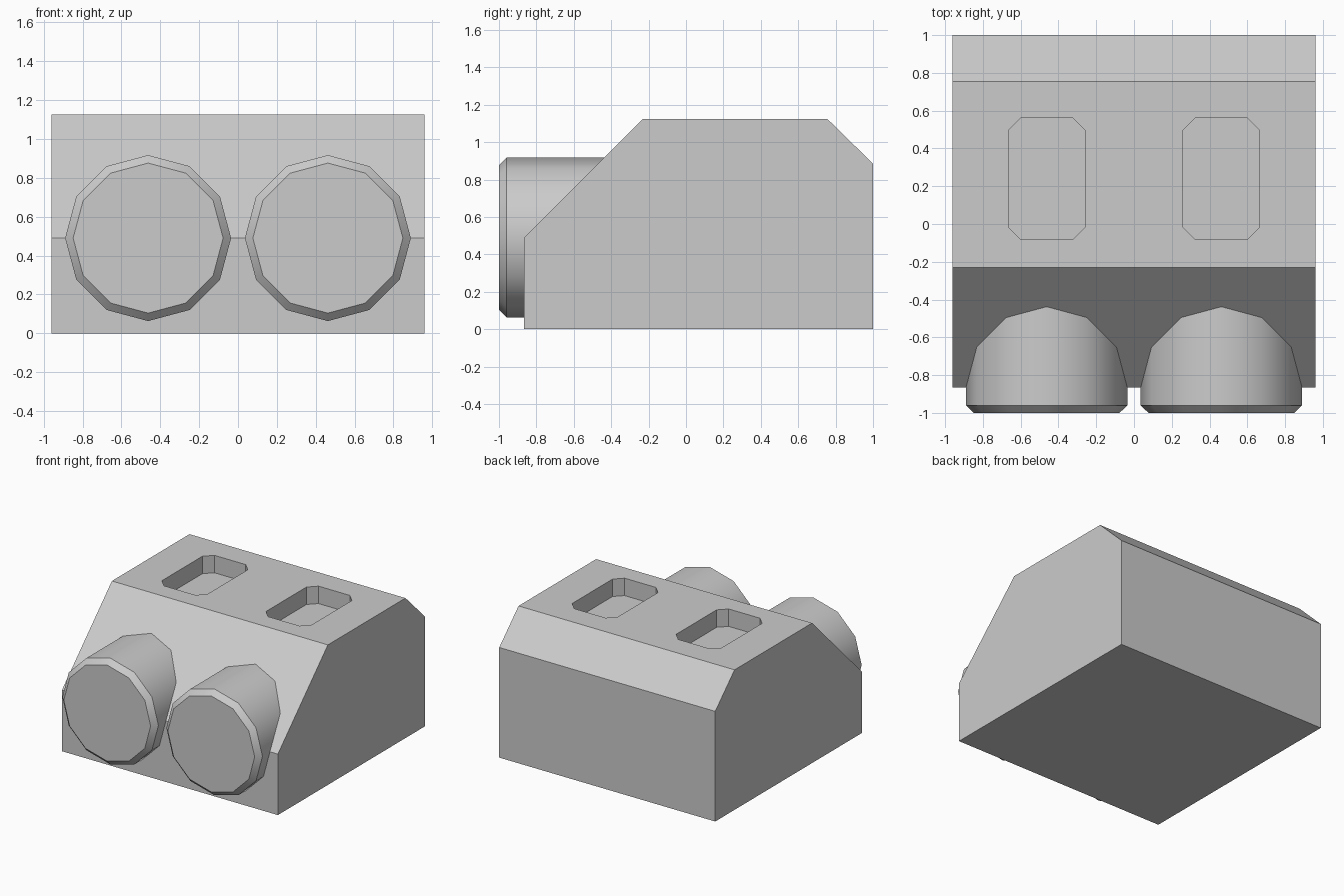
import bpy, bmesh
from math import cos, sin, tau, radians

if "Cube" in bpy.data.objects:
    bpy.data.objects.remove(bpy.data.objects["Cube"])


def loft(name, rings):
    """Solid skinned through equal-length rings of points, capped at both ends."""
    bm = bmesh.new()
    loops = [[bm.verts.new(p) for p in ring] for ring in rings]
    n = len(loops[0])
    for a, b in zip(loops, loops[1:]):
        for i in range(n):
            j = (i + 1) % n
            bm.faces.new((a[i], a[j], b[j], b[i]))
    bm.faces.new(loops[0])
    bm.faces.new(loops[-1])
    bmesh.ops.recalc_face_normals(bm, faces=bm.faces)
    mesh = bpy.data.meshes.new(name)
    bm.to_mesh(mesh)
    bm.free()
    obj = bpy.data.objects.new(name, mesh)
    bpy.context.collection.objects.link(obj)
    return obj


# Body: side profile (y, z) extruded across x
profile = [(-0.865, 0), (-0.865, 0.49), (-0.23, 1.125),
           (0.755, 1.125), (1, 0.885), (1, 0)]
body = loft("body", [[(x, y, z) for y, z in profile] for x in (-0.96, 0.96)])


def pocket_outline(cx, cy, hx, hy, c):
    """Rectangle with chamfered corners."""
    return [(cx + sx * a, cy + sy * b) for sx, sy, a, b in (
        (1, 1, hx, hy - c), (1, 1, hx - c, hy),
        (-1, 1, hx - c, hy), (-1, 1, hx, hy - c),
        (-1, -1, hx, hy - c), (-1, -1, hx - c, hy),
        (1, -1, hx - c, hy), (1, -1, hx, hy - c))]


def barrel_ring(cx, y, r):
    return [(cx + r * cos(tau * i / 12), y, 0.49 + r * sin(tau * i / 12))
            for i in range(12)]


for side, s in (("left", -1), ("right", 1)):
    cx = 0.4625 * s

    # Recessed pocket in the top
    outline = pocket_outline(cx, 0.24, 0.202, 0.32, 0.063)
    cutter = loft(f"{side}_pocket_cutter",
                  [[(x, y, z) for x, y in outline] for z in (0.985, 1.3)])
    cutter.hide_render = True
    cutter.display_type = 'WIRE'
    mod = body.modifiers.new(f"{side}_pocket", 'BOOLEAN')
    mod.operation = 'DIFFERENCE'
    mod.solver = 'EXACT'
    mod.object = cutter

    # Twelve-sided front barrel with a chamfered rim
    barrel = loft(f"{side}_barrel", [barrel_ring(cx, -1, 0.386),
                                     barrel_ring(cx, -0.96, 0.427),
                                     barrel_ring(cx, -0.4, 0.427)])
    bpy.ops.object.select_all(action='DESELECT')
    barrel.select_set(True)
    bpy.context.view_layer.objects.active = barrel
    bpy.ops.object.shade_smooth_by_angle(angle=radians(35))
